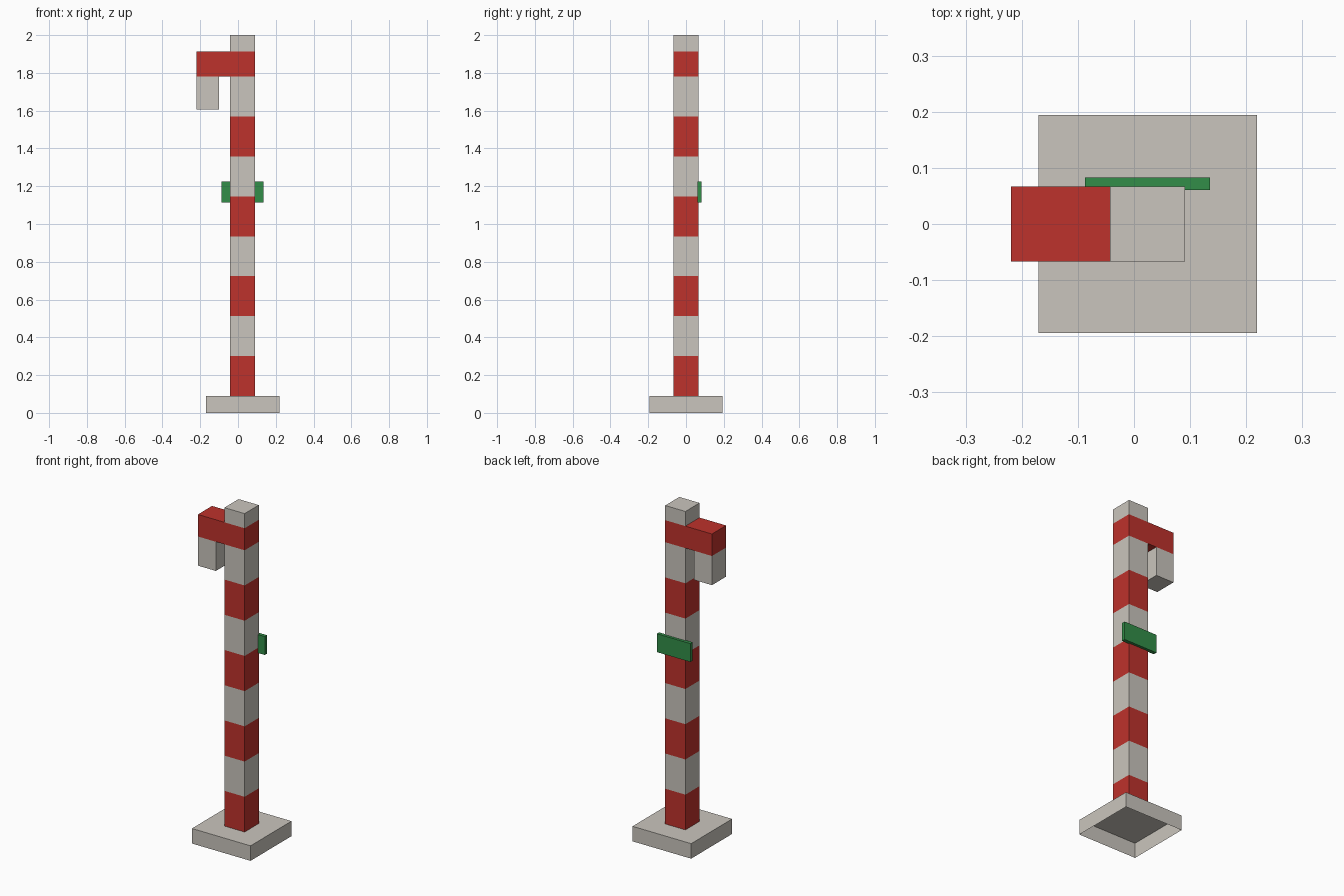
import bpy
import bmesh
from mathutils import Vector

if "Cube" in bpy.data.objects:
    bpy.data.objects.remove(bpy.data.objects["Cube"], do_unlink=True)


def material(name, rgb):
    mat = bpy.data.materials.new(name)
    mat.use_nodes = True
    color = (*rgb, 1.0)
    mat.diffuse_color = color
    mat.node_tree.nodes["Principled BSDF"].inputs["Base Color"].default_value = color
    return mat


STONE = material("warm_grey", (0.59, 0.56, 0.51))
RED = material("signal_red", (0.515, 0.032, 0.025))
GREEN = material("sign_green", (0.032, 0.27, 0.065))


def box(name, low, high, mats, open_side=None, cuts=(), rule=None):
    """Flat-faced box between two corners; one side can be left open,
    and it can be cut at heights and coloured by a rule on face height."""
    low, high = Vector(low), Vector(high)
    bm = bmesh.new()
    bmesh.ops.create_cube(bm, size=1)
    size, mid = high - low, (low + high) / 2
    for v in bm.verts:
        v.co = Vector(a * b for a, b in zip(v.co, size)) + mid
    if open_side:
        side = Vector(open_side)
        faces = [f for f in bm.faces if f.normal.dot(side) > 0.9]
        bmesh.ops.delete(bm, geom=faces, context="FACES_ONLY")
    for z in cuts:
        bmesh.ops.bisect_plane(bm, geom=bm.verts[:] + bm.edges[:] + bm.faces[:],
                               plane_co=(0, 0, z), plane_no=(0, 0, 1))
    if rule:
        for f in bm.faces:
            f.material_index = rule(f.calc_center_median().z)
    mesh = bpy.data.meshes.new(name)
    bm.to_mesh(mesh)
    bm.free()
    for mat in mats:
        mesh.materials.append(mat)
    obj = bpy.data.objects.new(name, mesh)
    bpy.context.collection.objects.link(obj)
    return obj


UP, DOWN = (0, 0, 1), (0, 0, -1)
BASE_TOP, ARM_LOW, ARM_TOP = 0.09, 1.78, 1.912
LEFT, RIGHT, HALF = 0.091, -0.043, 0.067
ARM_END = -0.219

# Hollow base slab, open underneath
box("base", (-0.17, -0.194, 0), (0.219, 0.194, BASE_TOP), [STONE], DOWN)

# Striped square pole: equal bands up to the arm, then arm band and cap
step = (ARM_LOW - BASE_TOP) / 8
bands = [BASE_TOP + step * i for i in range(1, 9)] + [ARM_TOP]
box("pole", (RIGHT, -HALF, BASE_TOP), (LEFT, HALF, 2), [STONE, RED], DOWN, bands,
    lambda z: int(sum(z > b for b in bands) % 2 == 0))

# Side arm with a hanging block
box("arm", (ARM_END, -HALF, ARM_LOW), (RIGHT, HALF, ARM_TOP), [RED], (1, 0, 0))
box("hanging_block", (ARM_END, -HALF, 1.605), (-0.1, HALF, ARM_LOW), [STONE], UP)

# Sign plate on the back
box("sign_plate", (-0.087, 0.061, 1.115), (0.135, 0.083, 1.225), [GREEN])
